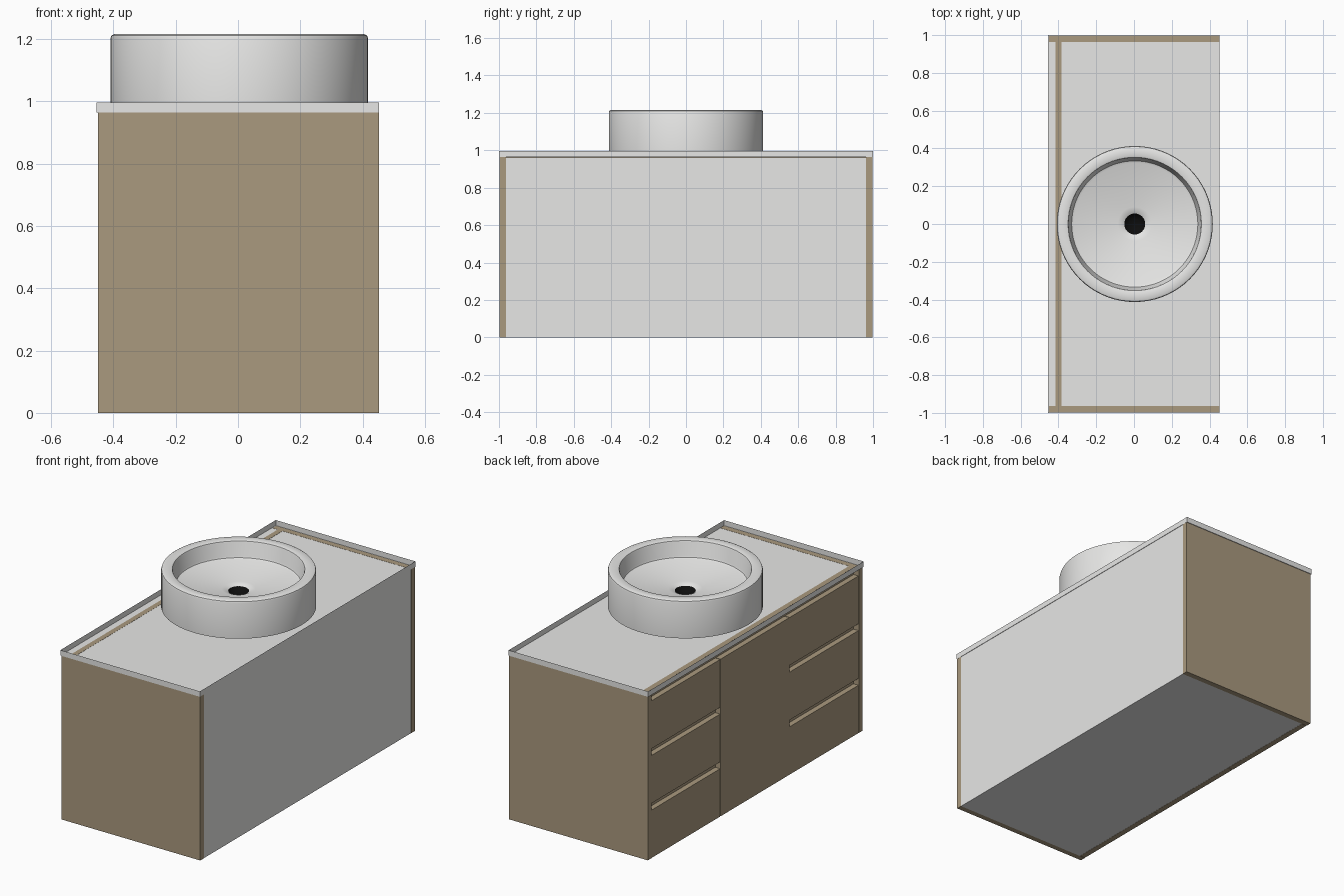
import bpy, bmesh, math

if "Cube" in bpy.data.objects:
    bpy.data.objects.remove(bpy.data.objects["Cube"])


def material(name, rgb):
    m = bpy.data.materials.new(name)
    m.diffuse_color = (*rgb, 1.0)
    m.use_nodes = True
    m.node_tree.nodes["Principled BSDF"].inputs["Base Color"].default_value = m.diffuse_color
    return m


GREY = material("light_grey", (0.8, 0.8, 0.79))
WOOD = material("tan_wood", (0.40, 0.32, 0.21))
BLACK = material("drain_black", (0.004, 0.004, 0.004))


def add_mesh(name, bm, mat):
    me = bpy.data.meshes.new(name)
    bm.to_mesh(me)
    bm.free()
    me.materials.append(mat)
    ob = bpy.data.objects.new(name, me)
    bpy.context.collection.objects.link(ob)
    return ob


def box(name, x, y, z, mat, open_top=False):
    """Box from (min, max) ranges, optionally without its top face."""
    bm = bmesh.new()
    bmesh.ops.create_cube(bm, size=1)
    for v in bm.verts:
        v.co = [r[0] if c < 0 else r[1] for c, r in zip(v.co, (x, y, z))]
    if open_top:
        top = [f for f in bm.faces if f.normal.z > 0.9]
        bmesh.ops.delete(bm, geom=top, context='FACES_ONLY')
    return add_mesh(name, bm, mat)


def lathe(name, profile, cx, mat, segments=72):
    """Revolve an (r, z) profile around the vertical axis at x = cx."""
    bm = bmesh.new()
    vs = [bm.verts.new((r, 0, z)) for r, z in profile]
    es = [bm.edges.new(p) for p in zip(vs, vs[1:])]
    bmesh.ops.spin(bm, geom=vs + es, cent=(0, 0, 0), axis=(0, 0, 1),
                   angle=2 * math.pi, steps=segments)
    bmesh.ops.remove_doubles(bm, verts=bm.verts, dist=1e-5)
    bmesh.ops.recalc_face_normals(bm, faces=bm.faces)
    # an open bowl: make sure the upward-looking faces really face up
    if sum(f.normal.z * f.calc_area() for f in bm.faces) < 0:
        bmesh.ops.reverse_faces(bm, faces=bm.faces)
    bmesh.ops.translate(bm, verts=bm.verts, vec=(cx, 0, 0))
    ob = add_mesh(name, bm, mat)
    bpy.ops.object.select_all(action='DESELECT')
    bpy.context.view_layer.objects.active = ob
    ob.select_set(True)
    bpy.ops.object.shade_smooth_by_angle(angle=math.radians(35))
    return ob


FRONT, BACK = -0.449, 0.451      # cabinet depth (drawers face -x)
INNER = 0.963                    # inner half length between side panels
TOP = 0.963                      # cabinet height

# Cabinet body and the wooden panel behind the drawer grooves
box("cabinet_body", (-0.414, BACK), (-INNER, INNER), (0, TOP - 0.001), GREY)
box("groove_back_panel", (-0.416, -0.385), (-INNER, INNER), (0.004, TOP + 0.0008), WOOD)

# Side panels
for side, name in ((-1, "left_side_panel"), (1, "right_side_panel")):
    y = sorted((side * INNER, side * 0.996))
    box(name, (FRONT, BACK + 0.001), y, (0, TOP + 0.0008), WOOD)

# Centre door and the two stacks of drawer fronts, with finger grooves on top
third, gap = INNER / 3, 0.002
pitch, groove = TOP / 3, 0.04
box("centre_door", (FRONT + 0.001, -0.415), (-third + gap, third - gap),
    (0, TOP - groove), WOOD)
for side in (-1, 1):
    y = sorted((side * (third + gap), side * (INNER - gap)))
    for i in range(3):
        box(f"drawer_front_{'left' if side < 0 else 'right'}_{i + 1}",
            (FRONT + 0.001, -0.415), y,
            (i * pitch, (i + 1) * pitch - groove), WOOD)

# Countertop: shallow open tray with a thin rim
box("countertop_tray", (-0.4545, 0.4525), (-1, 1), (TOP, 0.995), GREY, open_top=True)

# Round basin with a sloping floor
lathe("basin", [(0.413, 0.995), (0.413, 1.203), (0.410, 1.211), (0.402, 1.215),
                (0.360, 1.215), (0.353, 1.212), (0.350, 1.205), (0.338, 1.132),
                (0.334, 1.123), (0.322, 1.118), (0.090, 1.097), (0.070, 1.093),
                (0.055, 1.085)], 0.004, GREY)

# Black drain bowl
lathe("drain", [(0.0555, 1.0855), (0.045, 1.070), (0.025, 1.060), (0, 1.057)],
      0.004, BLACK, 32)
